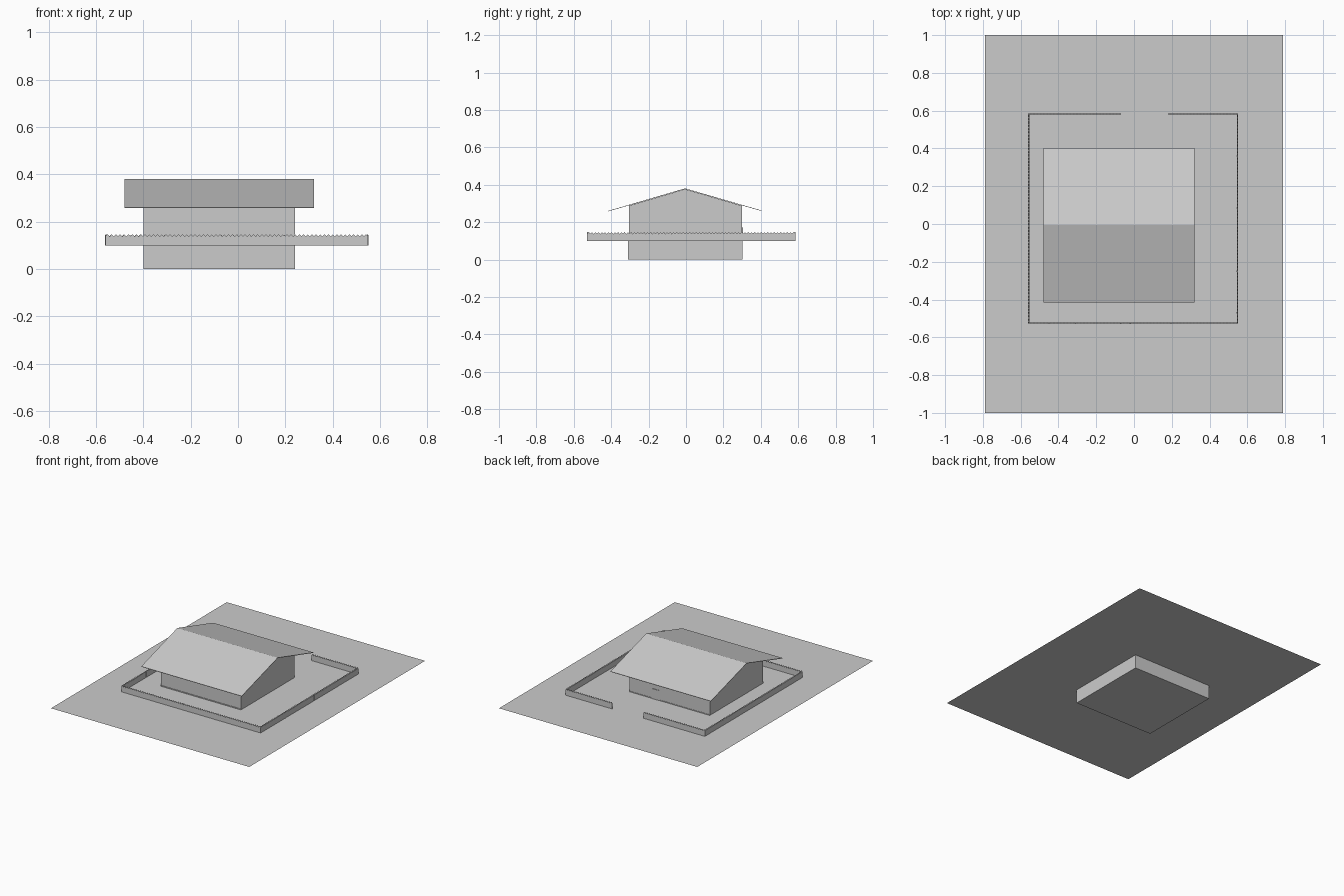
import bpy
from mathutils import Matrix, Vector

if "Cube" in bpy.data.objects:
    bpy.data.objects.remove(bpy.data.objects["Cube"])

GROUND = 0.10


def make(name, verts, faces):
    me = bpy.data.meshes.new(name)
    me.from_pydata(verts, [], faces)
    me.validate()
    ob = bpy.data.objects.new(name, me)
    bpy.context.collection.objects.link(ob)
    return ob


def prism(name, profile, origin, u, v, w):
    """Extrude a 2D profile (in directions u, v) along vector w."""
    o, u, v, w = map(Vector, (origin, u, v, w))
    base = [o + u * a + v * b for a, b in profile]
    n = len(base)
    faces = [list(range(n))[::-1], list(range(n, 2 * n))]
    faces += [[i, (i + 1) % n, n + (i + 1) % n, n + i] for i in range(n)]
    if u.cross(v).dot(w) < 0:
        faces = [f[::-1] for f in faces]
    return make(name, base + [p + w for p in base], faces)


def box(name, x0, x1, y0, y1, z0, z1):
    return prism(name, [(x0, y0), (x1, y0), (x1, y1), (x0, y1)],
                 (0, 0, z0), (1, 0, 0), (0, 1, 0), (0, 0, z1 - z0))


# Flat yard
make("yard", [(-.79, -1, GROUND), (.79, -1, GROUND), (.79, 1, GROUND), (-.79, 1, GROUND)],
     [[0, 1, 2, 3]])

# Foundation below the yard and gabled house body
box("foundation", -.40, .24, -.31, .302, 0, .105)
RIDGE = -.005
prism("house_walls", [(-.306, .1), (.30, .1), (.30, .288), (RIDGE, .377), (-.306, .288)],
      (-.40, 0, 0), (0, 1, 0), (0, 0, 1), (.64, 0, 0))

# Thin gabled roof
prism("roof", [(-.415, .261), (RIDGE, .381), (.403, .263), (.403, .260), (RIDGE, .378), (-.415, .258)],
      (-.48, 0, 0), (0, 1, 0), (0, 0, 1), (.80, 0, 0))

# Door facing the gate
box("door", 0, .058, .298, .304, .1, .172)

# Picket fence: saw-toothed panels
T = .006


def fence(name, p, q):
    p, q = Vector((*p, GROUND)), Vector((*q, GROUND))
    length = (q - p).length
    d = (q - p) / length
    side = Vector((0, 0, 1)).cross(d) * T
    n = round(length / .0175)
    step = length / n
    top = []
    for i in range(n):
        top += [(i * step, .038), ((i + .5) * step, .047)]
    top.append((length, .038))
    prism(name, [(0, 0)] + top + [(length, 0)], p, d, (0, 0, 1), side)


X0, X1, Y0, Y1 = -.56, .55, -.528, .585
fence("fence_front", (X0, Y0), (X1, Y0))
fence("fence_right", (X1, Y0), (X1, Y1))
fence("fence_left", (X0, Y1), (X0, Y0))
fence("fence_back_right", (X1, Y1), (.18, Y1))
fence("fence_back_left", (-.07, Y1), (X0, Y1))

# Slim posts at the panel joints
for x in (-.45, -.31, -.07, -.02, .195):
    box("fence_post_front", x - .003, x + .003, Y0 - .001, Y0 + T + .001, GROUND, .143)
for y in (-.47, -.25, .085, .36):
    for x in (X0, X1 - T):
        box("fence_post_side", x - .001, x + T + .001, y - .003, y + .003, GROUND, .143)
